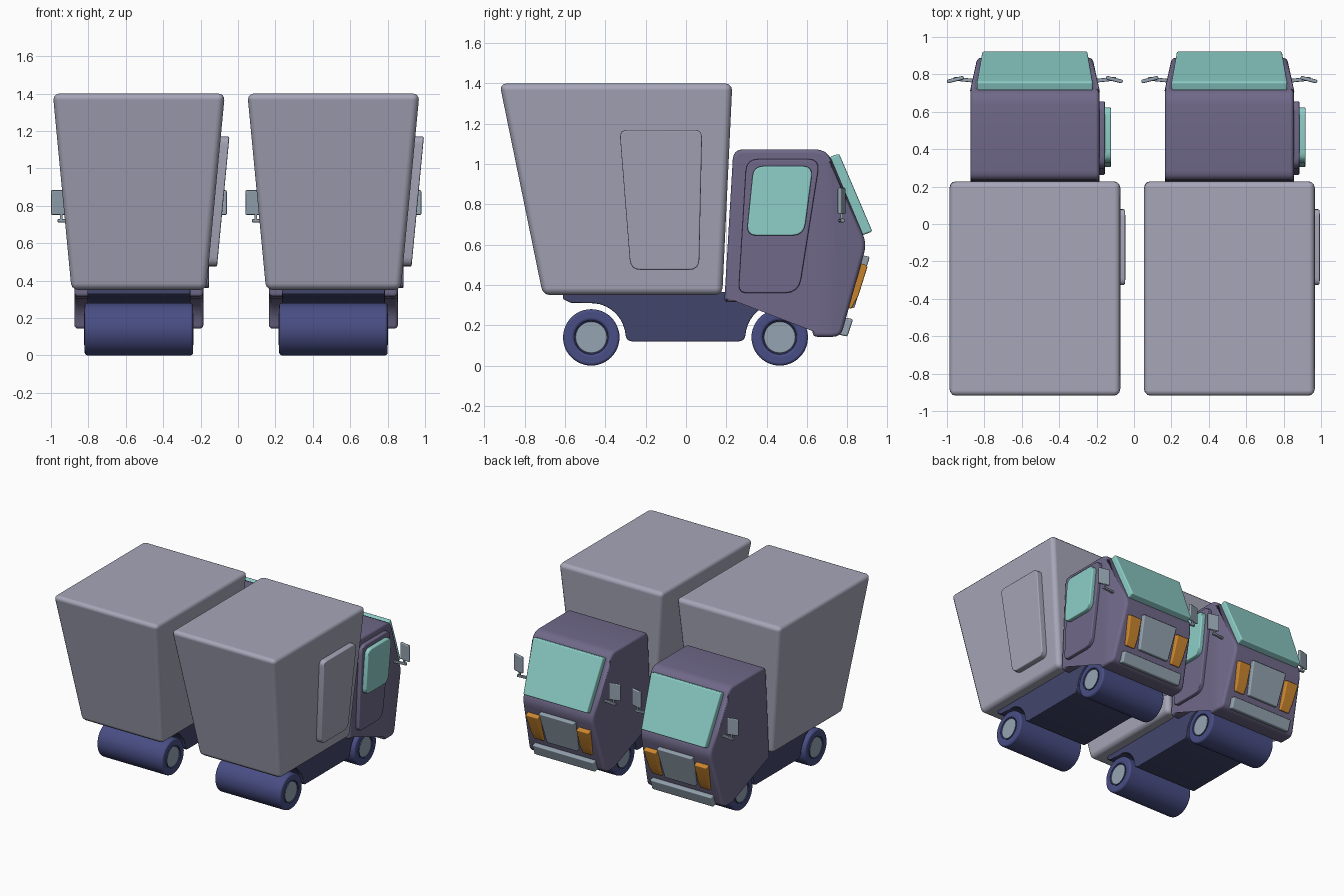
import bpy, bmesh
from math import sin, cos, radians
from mathutils import Vector, Matrix

if "Cube" in bpy.data.objects:
    bpy.data.objects.remove(bpy.data.objects["Cube"])


def material(name, rgb):
    m = bpy.data.materials.new(name)
    m.diffuse_color = (*rgb, 1)
    m.use_nodes = True
    m.node_tree.nodes["Principled BSDF"].inputs["Base Color"].default_value = m.diffuse_color
    return m


BODY = material("cargo_grey", (0.38, 0.38, 0.48))
CAB = material("cab_purple", (0.16, 0.14, 0.25))
CHASSIS = material("chassis_navy", (0.055, 0.06, 0.15))
TYRE = material("tyre_blue", (0.065, 0.075, 0.23))
GLASS = material("glass_teal", (0.27, 0.62, 0.58))
METAL = material("metal_grey", (0.30, 0.37, 0.44))
LAMP = material("lamp_orange", (0.62, 0.25, 0.03))
parts = []


def finish(bm, name, mat, bevel, segs=3):
    bmesh.ops.recalc_face_normals(bm, faces=bm.faces)
    for f in bm.faces:
        f.smooth = True
    me = bpy.data.meshes.new(name)
    bm.to_mesh(me)
    bm.free()
    me.materials.append(mat)
    ob = bpy.data.objects.new(name, me)
    bpy.context.collection.objects.link(ob)
    b = ob.modifiers.new("bevel", 'BEVEL')
    b.width, b.segments, b.limit_method = bevel, segs, 'ANGLE'
    b.angle_limit = radians(35)
    b.use_clamp_overlap = False
    b.harden_normals = True
    parts.append(ob)
    return ob


def rounded(pts, n=4):
    """Round the corners of a (y, z, radius) outline."""
    out = []
    for i, p in enumerate(pts):
        c = Vector(p[:2])
        r = p[2] if len(p) > 2 else 0
        if not r:
            out.append(c)
            continue
        a = c + (Vector(pts[i - 1][:2]) - c).normalized() * r
        b = c + (Vector(pts[(i + 1) % len(pts)][:2]) - c).normalized() * r
        for k in range(n + 1):
            t = k / n
            out.append(a * (1 - t) ** 2 + c * 2 * t * (1 - t) + b * t * t)
    return out


def arch(cy, r, a0, a1, n=8):
    angles = [radians(a0 + (a1 - a0) * k / n) for k in range(n + 1)]
    return [(cy + r * cos(a), 0.145 + r * sin(a)) for a in angles]


def prism(name, pts, x0, x1, mat, bevel, warp=None, cut_y=None):
    """Extrude a (y, z) outline along x, then optionally reshape it."""
    bm = bmesh.new()
    f = bm.faces.new([bm.verts.new((x0, y, z)) for y, z in rounded(pts)])
    ext = bmesh.ops.extrude_face_region(bm, geom=[f])["geom"]
    bmesh.ops.translate(bm, vec=(x1 - x0, 0, 0),
                        verts=[v for v in ext if isinstance(v, bmesh.types.BMVert)])
    if cut_y:
        bmesh.ops.bisect_plane(bm, geom=bm.verts[:] + bm.edges[:] + bm.faces[:],
                               plane_co=(0, cut_y, 0), plane_no=(0, 1, 0))
    if warp:
        for v in bm.verts:
            v.co.x = warp(*v.co)
    return finish(bm, name, mat, bevel)


def block(name, loc, size, mat, bevel, turn=0):
    bm = bmesh.new()
    bmesh.ops.create_cube(bm, size=1, matrix=Matrix.Translation(loc)
                          @ Matrix.Rotation(turn, 4, 'Z') @ Matrix.Diagonal((*size, 1)))
    return finish(bm, name, mat, bevel, 2)


def roller(name, y, radius, half, mat, bevel, dish=0):
    bm = bmesh.new()
    bmesh.ops.create_cone(bm, cap_ends=True, segments=48, radius1=radius, radius2=radius,
                          depth=2 * half, matrix=Matrix.Translation((0, y, 0.145))
                          @ Matrix.Rotation(radians(90), 4, 'Y'))
    if dish:
        for f in [f for f in bm.faces if len(f.verts) > 4]:
            bmesh.ops.inset_region(bm, faces=[f], thickness=radius - 0.084)
            bmesh.ops.inset_region(bm, faces=[f], thickness=0.003, depth=-dish)
    return finish(bm, name, mat, bevel)


# Cargo box, flaring upward
def side(z):
    return 0.36 + 0.10 * (z - 0.355) / 1.05


prism("cargo_box", [(-0.71, 0.355), (0.18, 0.355), (0.23, 1.405), (-0.925, 1.405)],
      -1, 1, BODY, 0.035, lambda x, y, z: x * side(z))

# Raised panel on the right side of the box
prism("cargo_side_panel", [(-0.275, 0.48, 0.05), (0.065, 0.48, 0.05),
                           (0.08, 1.175, 0.04), (-0.33, 1.175, 0.04)],
      -0.01, 0.046, BODY, 0.008, lambda x, y, z: x + side(z))

# Chassis with wheel arches
prism("chassis", [(-0.61, 0.37), (-0.61, 0.335), (-0.57, 0.316)]
      + arch(-0.47, 0.17, 95, 12)
      + [(-0.295, 0.125, 0.03), (0.29, 0.125, 0.03)]
      + arch(0.465, 0.17, 168, 90) + [(0.54, 0.33), (0.54, 0.37)],
      -0.275, 0.275, CHASSIS, 0.006)

# Cab with narrowed nose
prism("cab", [(0.19, 0.32, 0.02), (0.40, 0.32, 0.02)] + arch(0.465, 0.165, 100, 8)
      + [(0.635, 0.148, 0.015), (0.768, 0.148, 0.04), (0.897, 0.61, 0.05),
         (0.70, 1.078, 0.06), (0.235, 1.078, 0.05)],
      -1, 1, CAB, 0.02,
      lambda x, y, z: x * (0.345 - 0.22 * max(0, y - 0.72)), cut_y=0.72)

# Door and window on the right side
prism("cab_door", [(0.26, 0.365, 0.04), (0.56, 0.365, 0.07),
                   (0.665, 1.03, 0.06), (0.30, 1.03, 0.06)], 0.33, 0.375, CAB, 0.008)
prism("door_window", [(0.30, 0.65, 0.05), (0.585, 0.65, 0.06),
                      (0.63, 0.995, 0.05), (0.335, 0.995, 0.05)], 0.36, 0.408, GLASS, 0.008)

# Windscreen
prism("windscreen", [(0.712, 1.04), (0.76, 1.056), (0.925, 0.67), (0.87, 0.65)],
      -1, 1, GLASS, 0.01, lambda x, y, z: x * (0.28 + 0.03 * (z - 0.65) / 0.4))

# Grille, bumper and headlamps on the sloping nose
prism("grille", [(0.79, 0.30), (0.835, 0.29), (0.912, 0.545), (0.86, 0.555)],
      -1, 1, METAL, 0.008, lambda x, y, z: x * (0.135 + 0.02 * (z - 0.3) / 0.25))
prism("bumper", [(0.755, 0.16), (0.80, 0.148), (0.83, 0.235), (0.78, 0.245)],
      -0.27, 0.27, METAL, 0.01)
for s, label in ((-1, "left"), (1, "right")):
    prism(label + "_headlamp", [(0.79, 0.30), (0.82, 0.285), (0.855, 0.35),
                                (0.902, 0.50), (0.86, 0.515)],
          0, 1, LAMP, 0.008,
          lambda x, y, z: s * (0.17 + x * (0.085 + 0.025 * (z - 0.285) / 0.23)))
    # Wing mirror: plate, post and arm
    block(label + "_mirror", (s * 0.425, 0.772, 0.822), (0.092, 0.02, 0.132),
          METAL, 0.007, -s * 0.25)
    block(label + "_mirror_post", (s * 0.415, 0.773, 0.745), (0.014, 0.014, 0.05), METAL, 0.003)
    block(label + "_mirror_arm", (s * 0.375, 0.771, 0.725), (0.12, 0.02, 0.018),
          METAL, 0.005, s * 0.1)

# Full-width wheels with hubs
for y, label in ((-0.47, "rear"), (0.465, "front")):
    roller(label + "_wheel", y, 0.14, 0.29, TYRE, 0.015, 0.012)
    roller(label + "_hub", y, 0.078, 0.288, METAL, 0.006)

# Two identical trucks side by side
for ob in parts[:]:
    twin = ob.copy()
    twin.name = "second_" + ob.name
    bpy.context.collection.objects.link(twin)
    ob.location = (-0.53, 0, -0.005)
    twin.location = (0.51, 0, -0.005)
